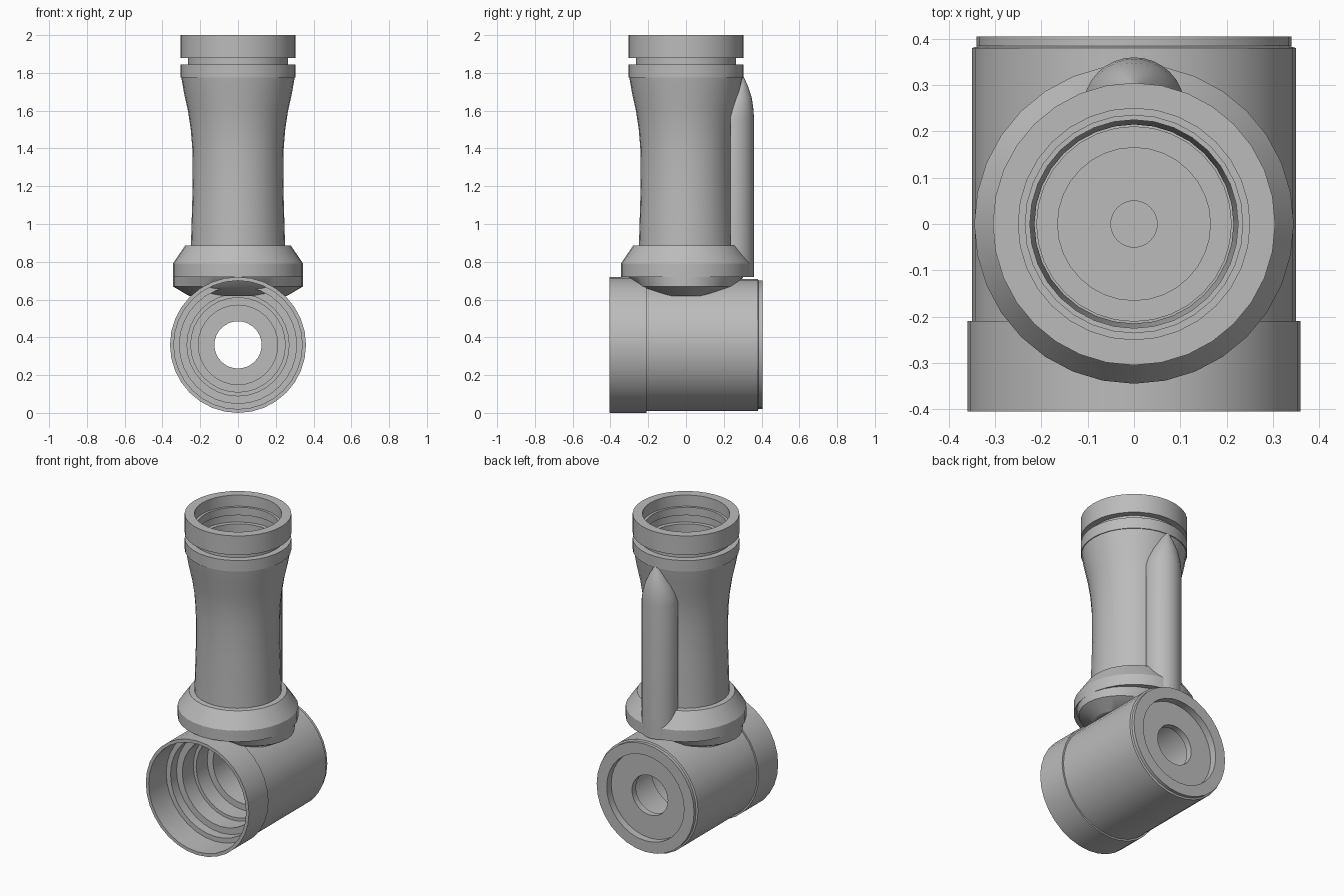
import bpy, bmesh, math

cube = bpy.data.objects.get("Cube")
if cube:
    bpy.data.objects.remove(cube, do_unlink=True)

# Single grey finish
grey = bpy.data.materials.new("cast grey")
grey.use_nodes = True
grey.diffuse_color = (0.5, 0.5, 0.5, 1)
grey.node_tree.nodes["Principled BSDF"].inputs["Base Color"].default_value = (0.5, 0.5, 0.5, 1)


def lathe(name, profile, place=lambda x, y, z: (x, y, z), closed=True, sides=32):
    """Spin (radius, height) points about z, then map each point with place."""
    bm = bmesh.new()
    rings = []
    for r, h in profile:
        angles = [2 * math.pi * i / sides for i in range(sides)]
        rings.append([bm.verts.new(place(r * math.cos(a), r * math.sin(a), h)) for a in angles])
    pairs = list(zip(rings, rings[1:]))
    if closed:
        pairs.append((rings[-1], rings[0]))
    else:
        bm.faces.new(rings[0])
        bm.faces.new(rings[-1])
    for low, high in pairs:
        for i in range(sides):
            j = (i + 1) % sides
            bm.faces.new((low[i], low[j], high[j], high[i]))
    bmesh.ops.recalc_face_normals(bm, faces=bm.faces)
    mesh = bpy.data.meshes.new(name)
    bm.to_mesh(mesh)
    bm.free()
    mesh.materials.append(grey)
    obj = bpy.data.objects.new(name, mesh)
    bpy.context.collection.objects.link(obj)
    bpy.ops.object.select_all(action='DESELECT')
    obj.select_set(True)
    bpy.context.view_layer.objects.active = obj
    bpy.ops.object.shade_smooth_by_angle(angle=math.radians(30))
    return obj


# Horizontal barrel: stepped bore from the front, recessed and pierced back wall
lathe("barrel", [
    (.36, -.405), (.36, -.21), (.35, -.21), (.35, .38), (.335, .385), (.34, .385),
    (.34, .405), (.27, .405), (.27, .36), (.125, .36), (.125, .32), (.21, .32),
    (.21, .05), (.25, .05), (.25, -.06), (.27, -.06), (.27, -.17), (.31, -.17),
    (.31, -.23), (.34, -.23), (.34, -.405)],
    place=lambda x, y, z: (x, z, y + .36))

# Upright tube: flared neck, grooved mouth and stepped bore
lathe("upright_tube", [
    (.25, .86), (.24, 1.2), (.242, 1.4), (.25, 1.5), (.265, 1.6), (.285, 1.69),
    (.3, 1.775), (.305, 1.775), (.305, 1.845), (.265, 1.845), (.265, 1.88),
    (.305, 1.88), (.305, 2), (.25, 2), (.25, 1.93), (.235, 1.93), (.235, 1.88),
    (.25, 1.88), (.25, 1.83), (.225, 1.83), (.225, 1.5), (.215, 1.2), (.215, .86)])

# Collar with a floor and a small drain hole
lathe("collar", [
    (.345, .72), (.345, .79), (.335, .805), (.28, .885), (.21, .89), (.21, .86),
    (.165, .86), (.165, .77), (.05, .77), (.05, .68), (.2, .68), (.3, .72)])

# Saddle joining collar to barrel, narrower front to back
lathe("saddle", [(.26, .62), (.345, .67), (.345, .73)], closed=False,
      place=lambda x, y, z: (x, y * (.8 + 2 * (z - .68)), z))


# Bullet-shaped rib on the back, flattened against the tube, tip leaning outward
def lean(x, y, z):
    return (x, .25 + max(y, -.015) + max(0, z - 1.58) * .22, z)


lathe("back_rib", [(.11, .72), (.11, 1.56), (.1, 1.61), (.078, 1.67), (.045, 1.73), (.008, 1.785)],
      place=lean, closed=False)
